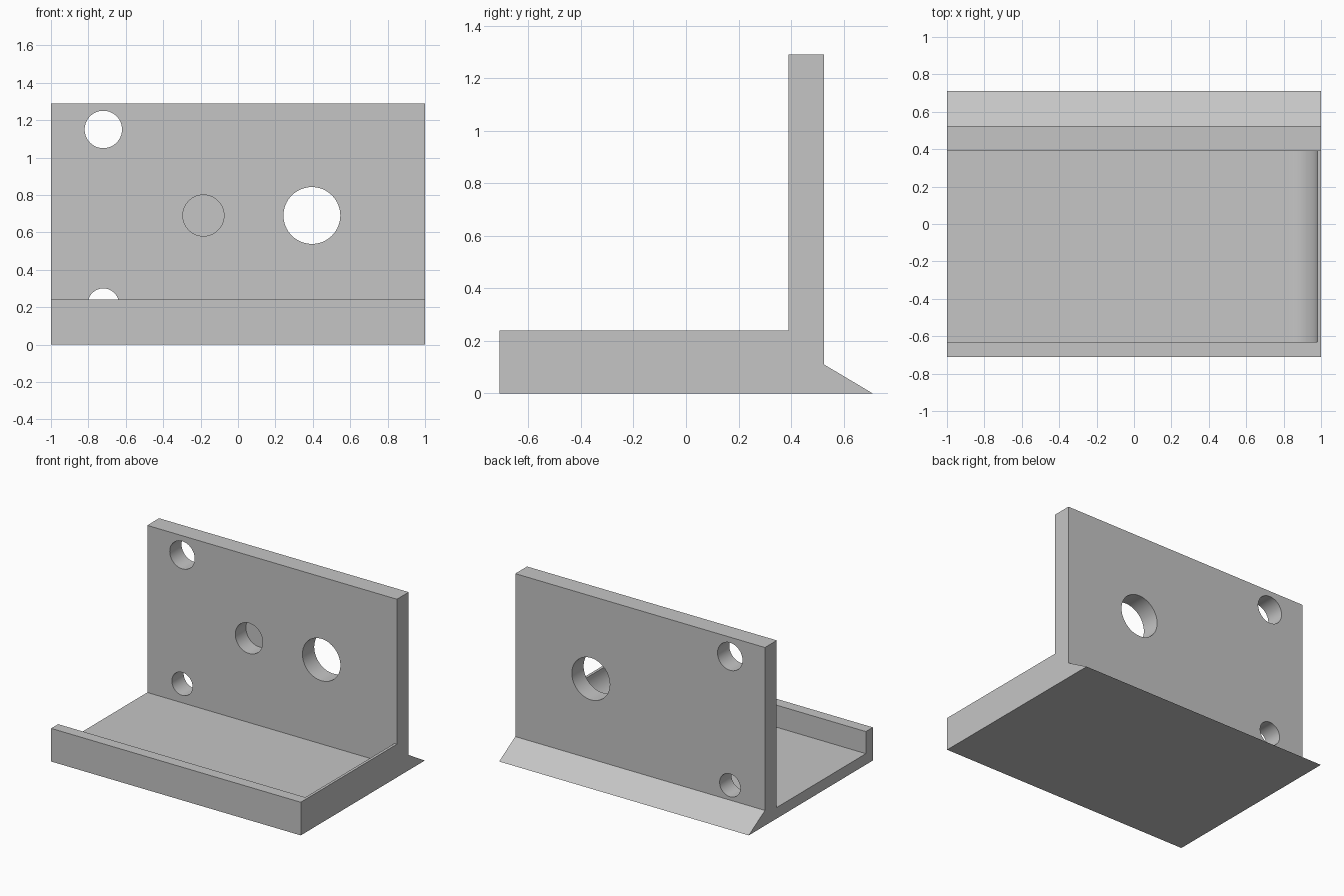
import bpy, bmesh, math
from mathutils import Vector

if "Cube" in bpy.data.objects:
    bpy.data.objects.remove(bpy.data.objects["Cube"], do_unlink=True)

grey = bpy.data.materials.new("plain grey")
grey.use_nodes = True
grey.diffuse_color = (0.56, 0.56, 0.56, 1)
grey.node_tree.nodes["Principled BSDF"].inputs["Base Color"].default_value = grey.diffuse_color


def prism(name, points, sweep):
    """Extrude a closed outline along a vector into a solid object."""
    bm = bmesh.new()
    face = bm.faces.new([bm.verts.new(p) for p in points])
    new = bmesh.ops.extrude_face_region(bm, geom=[face])["geom"]
    bmesh.ops.translate(bm, vec=Vector(sweep),
                        verts=[g for g in new if isinstance(g, bmesh.types.BMVert)])
    bmesh.ops.recalc_face_normals(bm, faces=bm.faces)
    mesh = bpy.data.meshes.new(name)
    bm.to_mesh(mesh)
    bm.free()
    obj = bpy.data.objects.new(name, mesh)
    bpy.context.collection.objects.link(obj)
    mesh.materials.append(grey)
    return obj


def cut(body, cutter):
    """Subtract the cutter, then discard it."""
    cutter.hide_render = True
    mod = body.modifiers.new("cut", 'BOOLEAN')
    mod.operation, mod.solver, mod.object = 'DIFFERENCE', 'EXACT', cutter
    bpy.context.view_layer.objects.active = body
    bpy.ops.object.modifier_apply(modifier=mod.name)
    bpy.data.objects.remove(cutter, do_unlink=True)


def arc(cx, cz, r, start, end, steps):
    angles = [math.radians(start + (end - start) * i / steps) for i in range(steps + 1)]
    return [(cx + r * math.cos(a), cz + r * math.sin(a)) for a in angles]


# Side profile: base block, upright plate and rear wedge
side = [(-0.71, 0), (0.71, 0), (0.525, 0.11), (0.525, 1.29), (0.39, 1.29), (0.39, 0.24), (-0.71, 0.24)]
bracket = prism("angle_bracket", [(-1, y, z) for y, z in side], (2, 0, 0))

# Tray: open at the right end, curving up to a thin rim at the left end
tray = [(-1.1, 0.08)] + arc(0.82, 0.24, 0.16, -90, 0, 24) + [(0.98, 0.4), (-1.1, 0.4)]
cut(bracket, prism("tray_cutter", [(x, -0.63, z) for x, z in tray], (0, 1.02, 0)))

# Holes in the plate: x, z, radius, rear end of the cut
holes = [(-0.72, 1.15, 0.1, 0.6), (-0.72, 0.217, 0.083, 0.6),
         (0.395, 0.69, 0.152, 0.6), (-0.185, 0.69, 0.11, 0.512)]
for x, z, r, rear in holes:
    ring = arc(x, z, r, 0, 360, 64)[:-1]
    cut(bracket, prism("hole_cutter", [(px, 0.3, pz) for px, pz in ring], (0, rear - 0.3, 0)))

bpy.ops.object.select_all(action='DESELECT')
bracket.select_set(True)
bpy.context.view_layer.objects.active = bracket
bpy.ops.object.shade_smooth_by_angle(angle=math.radians(30))
